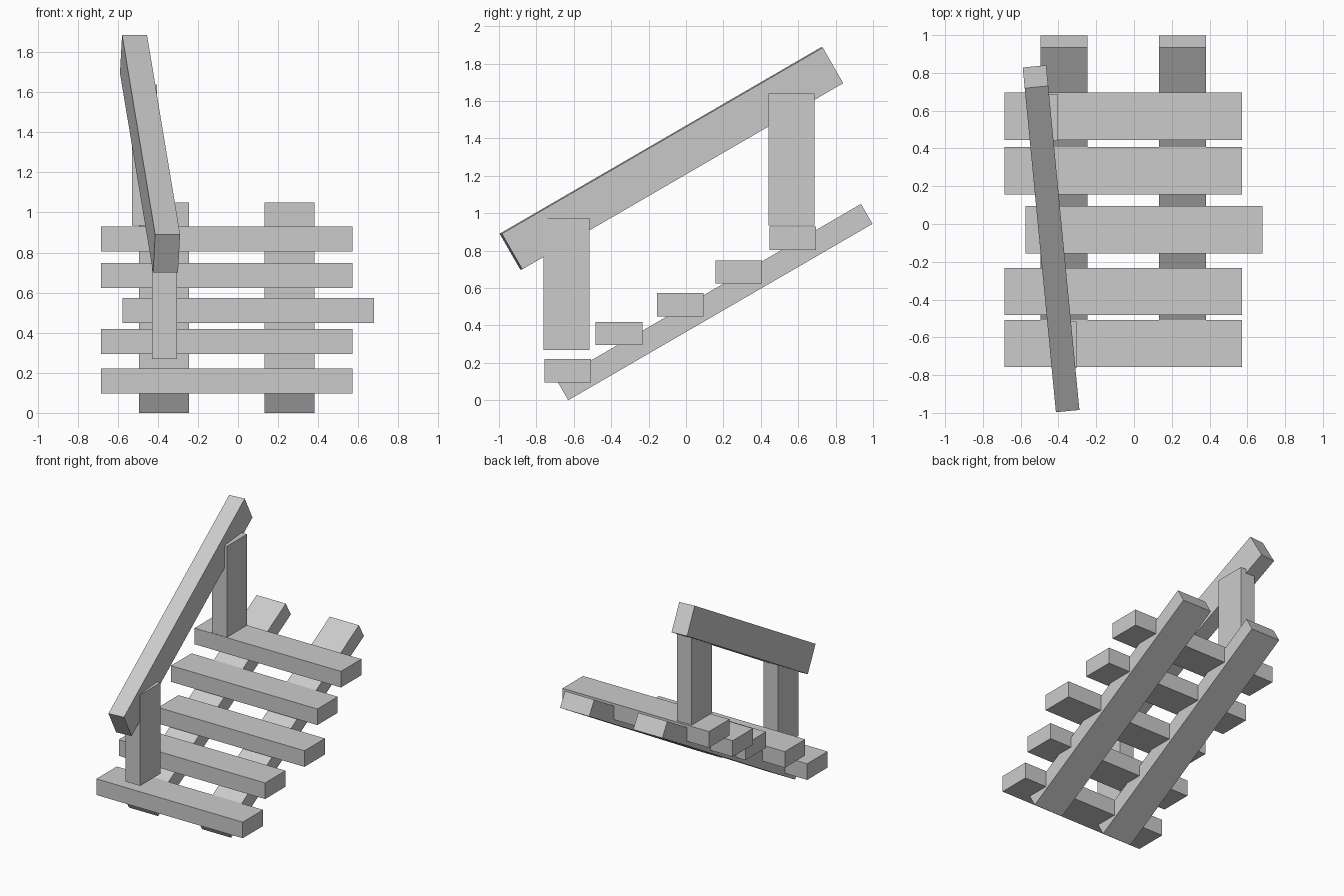
import bpy, bmesh
from math import radians
from mathutils import Matrix, Euler

if "Cube" in bpy.data.objects:
    bpy.data.objects.remove(bpy.data.objects["Cube"])


def plank(name, size, centre, rot=(0, 0, 0)):
    """Plain rectangular timber, given size, centre and rotation in degrees."""
    bm = bmesh.new()
    bmesh.ops.create_cube(bm, size=1, matrix=Matrix.Diagonal((*size, 1)))
    mesh = bpy.data.meshes.new(name)
    bm.to_mesh(mesh)
    bm.free()
    ob = bpy.data.objects.new(name, mesh)
    ob.location = centre
    ob.rotation_euler = Euler([radians(a) for a in rot])
    bpy.context.collection.objects.link(ob)
    return ob


# Two sloping stringers under the steps
for side, x in (("left", -0.37), ("right", 0.257)):
    plank(f"stringer_{side}", (0.25, 1.88, 0.123), (x, 0.153, 0.525), (30.1, 0, 0))

# Five treads, the middle one shifted sideways: (x, y, z)
treads = [(-0.057, -0.632, 0.158), (-0.057, -0.358, 0.357), (0.052, -0.031, 0.511),
          (-0.057, 0.282, 0.686), (-0.057, 0.571, 0.867)]
for i, centre in enumerate(treads):
    plank(f"step_{i + 1}", (1.255, 0.25, 0.125), centre)

# Handrail posts
plank("front_post", (0.125, 0.247, 0.705), (-0.367, -0.639, 0.622))
plank("back_post", (0.125, 0.247, 0.705), (-0.467, 0.564, 1.287))

# Sloping handrail, slightly turned
plank("handrail", (0.125, 1.99, 0.22), (-0.439, -0.078, 1.293), (30, 0, 5.5))
